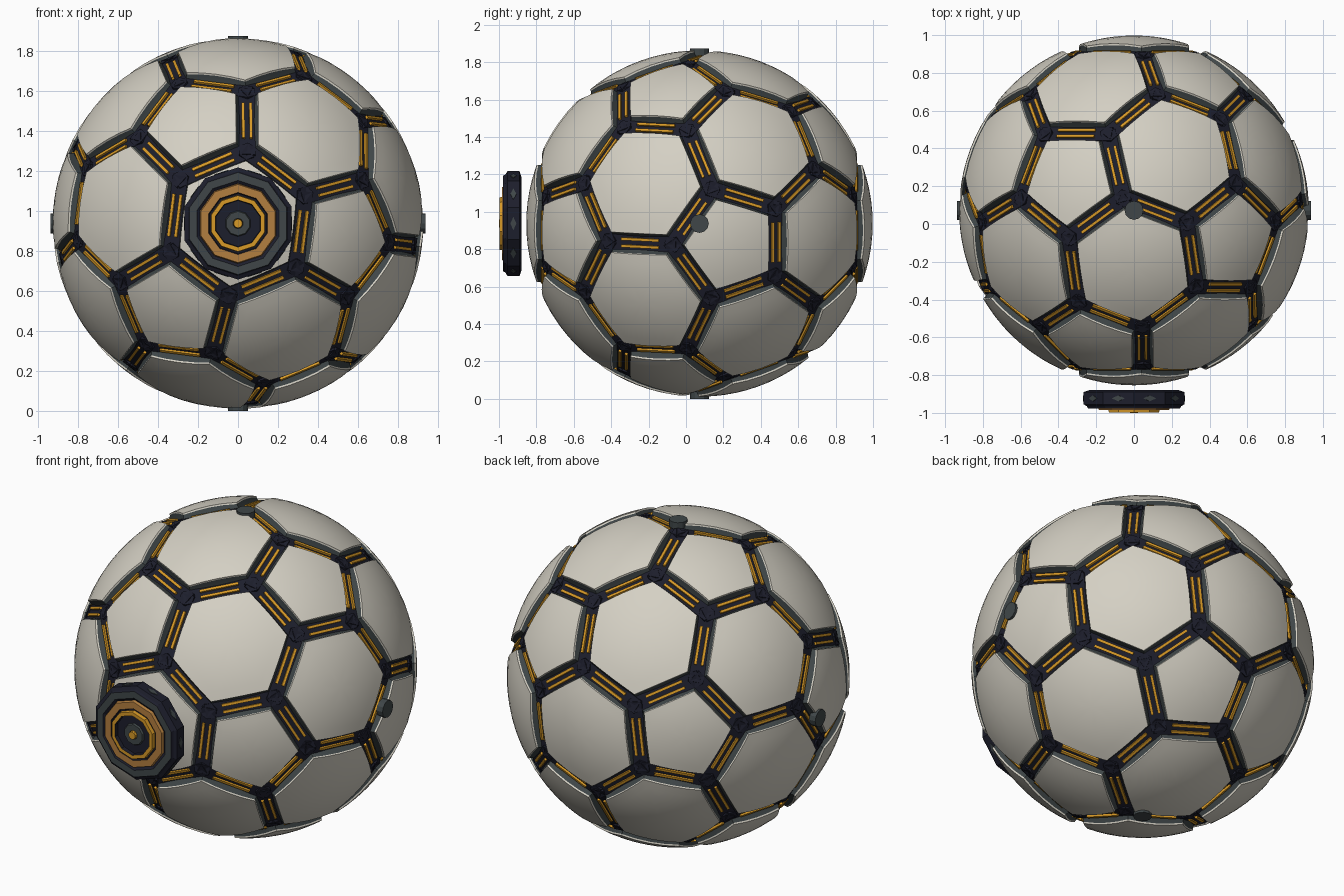
import bpy, bmesh, math
from mathutils import Vector, Matrix

if "Cube" in bpy.data.objects:
    bpy.data.objects.remove(bpy.data.objects["Cube"])

CENTRE = Vector((0, 0.072, 0.937))
R_PANEL, R_SEAM = 0.926, 0.885


def material(name, rgb):
    m = bpy.data.materials.new(name)
    m.diffuse_color = (*rgb, 1)
    m.use_nodes = True
    m.node_tree.nodes["Principled BSDF"].inputs["Base Color"].default_value = m.diffuse_color
    return m


SHELL = material("warm_white", (0.66, 0.63, 0.55))
NAVY = material("dark_navy", (0.012, 0.013, 0.025))
GREY = material("slate_grey", (0.05, 0.062, 0.065))
GOLD = material("gold", (0.68, 0.32, 0.02))
BRONZE = material("bronze", (0.45, 0.21, 0.05))


def finish(bm, name, mats, smooth=False):
    mesh = bpy.data.meshes.new(name)
    bmesh.ops.recalc_face_normals(bm, faces=bm.faces)
    bm.to_mesh(mesh)
    bm.free()
    for m in mats:
        mesh.materials.append(m)
    ob = bpy.data.objects.new(name, mesh)
    bpy.context.collection.objects.link(ob)
    if smooth:
        bpy.context.view_layer.objects.active = ob
        ob.select_set(True)
        bpy.ops.object.shade_smooth_by_angle(angle=math.radians(20))
        ob.select_set(False)
    return ob


def frame(origin, x, z):
    """Matrix with local x along x and local z along z."""
    z = z.normalized()
    x = (x - x.dot(z) * z).normalized()
    return Matrix.Translation(origin) @ Matrix((x, z.cross(x), z)).transposed().to_4x4()


def add_box(bm, mat, size):
    bmesh.ops.create_cube(bm, size=1, matrix=mat @ Matrix.Diagonal((*size, 1)))


# Twelve icosahedron directions, with one triangular face turned to the front
def front_dir(polar, azimuth):
    p, a = math.radians(polar), math.radians(azimuth)
    return Vector((math.sin(p) * math.cos(a), -math.cos(p), math.sin(p) * math.sin(a)))


half = [front_dir(37.377, 112.76 + 120 * k) for k in range(3)]
half += [front_dir(79.188, 172.76 + 120 * k) for k in range(3)]
ico = half + [-v for v in half]
near = lambda i, j: i != j and ico[i].dot(ico[j]) > 0.4

# Truncated corners, seam edges and face centres of the ball
corners = [(2 * ico[i] + ico[j]).normalized()
           for i in range(12) for j in range(12) if near(i, j)]
EDGE = min((corners[0] - c).length for c in corners[1:])
edges = [(a, b) for i, a in enumerate(corners) for b in corners[:i]
         if (a - b).length < EDGE * 1.1]
faces = [(v, 5) for v in ico]
faces += [((ico[i] + ico[j] + ico[k]).normalized(), 6)
          for i in range(12) for j in range(i) for k in range(j)
          if near(i, j) and near(j, k) and near(i, k)]


# Domed panels, each with a sloping grey rim
def add_panel(bm, n, sides):
    ring = sorted(corners, key=lambda c: -c.dot(n))[:sides]
    m = frame(Vector(), ring[0], n).to_3x3().transposed()
    ring.sort(key=lambda c: math.atan2((m @ c).y, (m @ c).x))
    mid = sum(ring, Vector()) / sides * 0.9
    apothem = EDGE * 0.9 / (2 * math.tan(math.pi / sides))
    outline = []
    for a, b in zip(ring, ring[1:] + ring[:1]):
        outline += [a.lerp(b, t / 4) * 0.9 - mid for t in range(4)]

    def loop(inset, r, f=1.0):
        s = (apothem - inset) / apothem * f
        return [bm.verts.new((mid + p * s).normalized() * r + CENTRE) for p in outline]

    loops = [loop(0.035, 0.83), loop(0.035, 0.880), loop(0.054, 0.917)]
    loops += [loop(0.056, R_PANEL, f) for f in (1, 0.8, 0.6, 0.4, 0.2)]
    count = len(outline)
    for k, (lo, hi) in enumerate(zip(loops, loops[1:])):
        for i in range(count):
            j = (i + 1) % count
            f = bm.faces.new((lo[i], lo[j], hi[j], hi[i]))
            f.material_index = 1 if k < 2 else 0
    tip = bm.verts.new(n * R_PANEL + CENTRE)
    for i in range(count):
        bm.faces.new((loops[-1][i], loops[-1][(i + 1) % count], tip))


for sides, name in ((5, "pentagon_panels"), (6, "hexagon_panels")):
    bm = bmesh.new()
    for n, s in faces:
        if s == sides:
            add_panel(bm, n, s)
    finish(bm, name, [SHELL, GREY], smooth=True)

# Navy seam struts and paired gold inlay strips
struts, strips = bmesh.new(), bmesh.new()
for a, b in edges:
    out = (a + b).normalized()
    m = frame(CENTRE + out * R_SEAM, a - b, out)
    length = EDGE * R_SEAM
    add_box(struts, m @ Matrix.Translation((0, 0, -0.03)), (length + 0.045, 0.082, 0.06))
    for side in (-1, 1):
        add_box(strips, m @ Matrix.Translation((0, side * 0.019, 0.004)),
                (length * 0.6, 0.015, 0.016))
finish(struts, "seam_struts", [NAVY])
finish(strips, "gold_strips", [GOLD])

# Small round ports at the sides, top and bottom
bm = bmesh.new()
for d in ((1, 0, 0), (-1, 0, 0), (0, 0, 1), (0, 0, -1)):
    d = Vector(d)
    bmesh.ops.create_cone(bm, cap_ends=True, segments=12, radius1=0.05, radius2=0.05,
                          depth=0.04, matrix=frame(CENTRE + d * 0.917, Vector((0, 1, 0)), d))
finish(bm, "round_ports", [GREY])

# Ten-sided stepped lens disc at the front: (radius, y, colour of the band that ends here)
PROFILE = [(0.25, -0.88, 0), (0.28, -0.89, 0), (0.28, -0.955, 0), (0.262, -0.965, 0),
           (0.255, -0.978, 0), (0.215, -0.978, 1), (0.20, -0.968, 0), (0.195, -0.985, 2),
           (0.155, -0.985, 2), (0.150, -0.975, 0), (0.142, -0.975, 0), (0.140, -0.998, 3),
           (0.118, -0.998, 3), (0.115, -0.975, 0), (0.065, -0.975, 0), (0.06, -0.985, 1),
           (0.026, -0.985, 1), (0.024, -0.980, 0), (0.022, -1.0, 3)]
bm = bmesh.new()
rings = []
for r, y, _ in PROFILE:
    angles = [math.radians(18 + 36 * k) for k in range(10)]
    rings.append([bm.verts.new((r * math.cos(t), y, CENTRE.z + r * math.sin(t)))
                  for t in angles])
for lo, hi, (_, _, colour) in zip(rings, rings[1:], PROFILE[1:]):
    for i in range(10):
        j = (i + 1) % 10
        bm.faces.new((lo[i], lo[j], hi[j], hi[i])).material_index = colour
bm.faces.new(rings[0])
bm.faces.new(rings[-1]).material_index = 3
finish(bm, "lens_disc", [NAVY, GREY, BRONZE, GOLD])

# Diamond plates around the rim of the disc
bm = bmesh.new()
for k in range(10):
    t = math.radians(36 * k)
    d = Vector((math.cos(t), 0, math.sin(t)))
    m = frame(Vector((0, -0.923, CENTRE.z)) + d * 0.267, Vector((0, 1, 0)), d)
    bmesh.ops.create_cone(bm, cap_ends=True, segments=4, radius1=1, radius2=1, depth=1,
                          matrix=m @ Matrix.Diagonal((0.016, 0.036, 0.006, 1)))
finish(bm, "rim_diamonds", [GREY])
